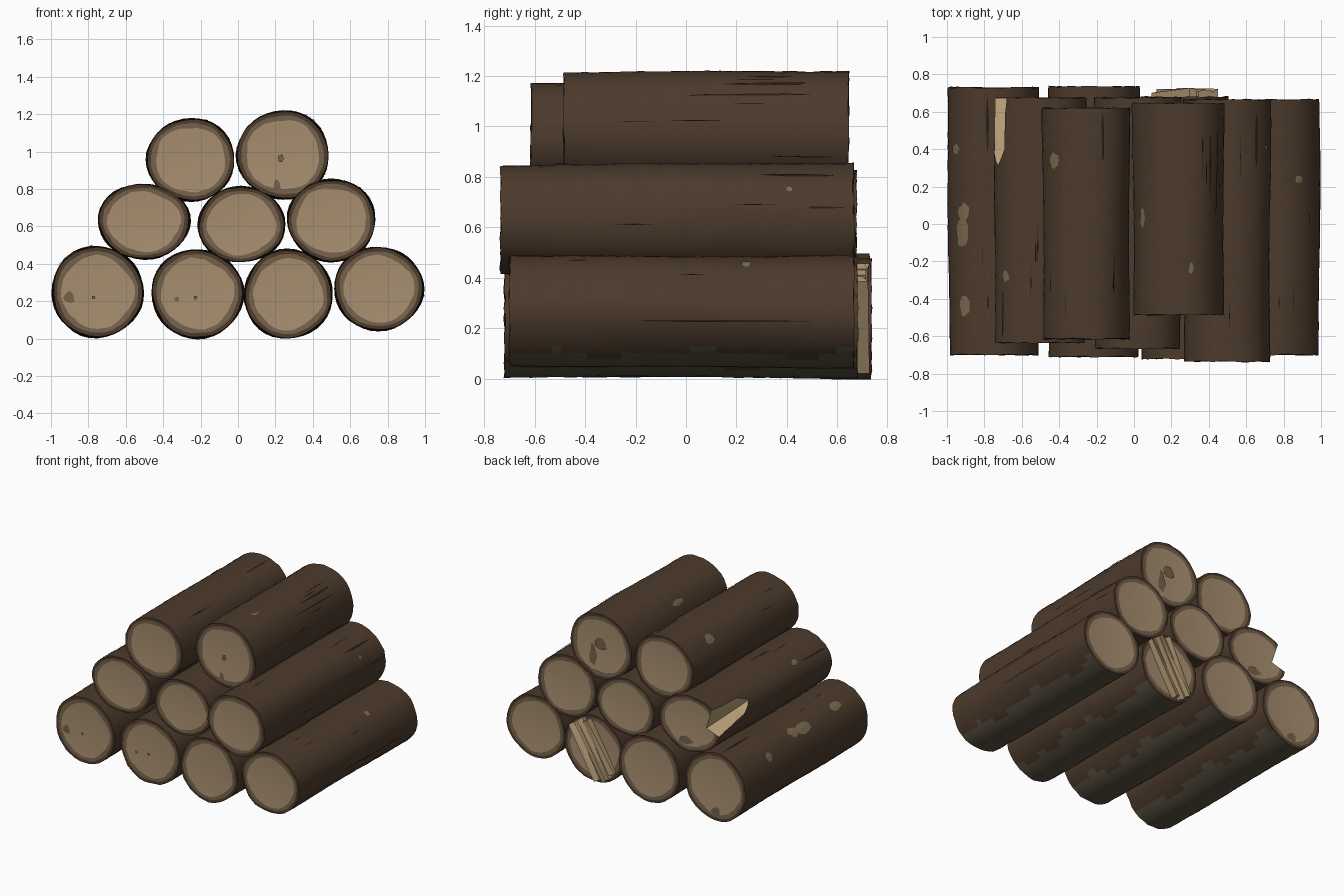
import bpy
import bmesh
import random
from math import sin, cos, pi, sqrt
from mathutils import Vector

random.seed(4)
if "Cube" in bpy.data.objects:
    bpy.data.objects.remove(bpy.data.objects["Cube"], do_unlink=True)


def make_material(name, colour):
    mat = bpy.data.materials.new(name)
    mat.use_nodes = True
    mat.diffuse_color = (*colour, 1)
    bsdf = mat.node_tree.nodes["Principled BSDF"]
    bsdf.inputs["Base Color"].default_value = (*colour, 1)
    bsdf.inputs["Roughness"].default_value = 0.9
    return mat


bark = make_material("bark", (0.073, 0.043, 0.025))
ring_wood = make_material("outer ring wood", (0.180, 0.122, 0.070))
heart_wood = make_material("heart wood", (0.390, 0.275, 0.162))
damp_bark = make_material("damp underside bark", (0.100, 0.083, 0.054))
dark_crack = make_material("dark crack", (0.020, 0.012, 0.008))
bare_patch = make_material("bare patch", (0.200, 0.146, 0.080))
fresh_wood = make_material("fresh split wood", (0.470, 0.335, 0.185))
log_mats = [bark, ring_wood, heart_wood, damp_bark]

SIDES, RINGS = 36, 40


class Log:
    """Centre, half width, half height, front and back of one log."""

    def __init__(self, name, x, z, rx, rz, front, back):
        self.name, self.x, self.z, self.rx, self.rz = name, x, z, rx, rz
        self.front, self.back = front, back
        self.phase = random.uniform(0, 6)

    def point(self, t, y, scale=1.0, lift=0.0):
        p = self.phase
        k = 0.995 + 0.010 * sin(3 * t + p) + 0.009 * sin(5 * t + 2 * p + 2 * y)
        k = k * scale + 0.012 * sin(5 * y + 2 * t + p) + 0.02 * y
        return Vector((self.x + (self.rx * k + lift) * cos(t), y,
                       self.z + (self.rz * k + lift) * sin(t)))


logs = [
    Log("bottom_log_1", -0.752, 0.25, 0.245, 0.241, -0.70, 0.73),
    Log("bottom_log_2", -0.217, 0.24, 0.245, 0.236, -0.71, 0.735),
    Log("bottom_log_3", 0.268, 0.238, 0.236, 0.236, -0.72, 0.68),
    Log("bottom_log_4", 0.752, 0.267, 0.238, 0.222, -0.70, 0.665),
    Log("middle_log_1", -0.503, 0.627, 0.245, 0.2, -0.635, 0.675),
    Log("middle_log_2", 0.018, 0.61, 0.233, 0.2, -0.665, 0.675),
    Log("middle_log_3", 0.5, 0.633, 0.232, 0.222, -0.735, 0.665),
    Log("top_log_1", -0.253, 0.957, 0.232, 0.222, -0.615, 0.62),
    Log("top_log_2", 0.24, 0.983, 0.243, 0.237, -0.485, 0.645),
]
by_name = {log.name: log for log in logs}


def finish(bm, name, mats):
    mesh = bpy.data.meshes.new(name)
    bm.to_mesh(mesh)
    bm.free()
    for mat in mats:
        mesh.materials.append(mat)
    obj = bpy.data.objects.new(name, mesh)
    bpy.context.collection.objects.link(obj)
    return obj


def smooth(obj):
    bpy.ops.object.select_all(action='DESELECT')
    obj.select_set(True)
    bpy.context.view_layer.objects.active = obj
    bpy.ops.object.shade_smooth_by_angle(angle=0.6)


def bridge(bm, a, b, material):
    for i in range(SIDES):
        j = (i + 1) % SIDES
        f = bm.faces.new((a[i], a[j], b[j], b[i]))
        f.material_index = material


def build_log(log):
    bm = bmesh.new()
    angles = [2 * pi * i / SIDES for i in range(SIDES)]
    loops = []
    # Bark tube with a slightly ragged rim
    for k in range(RINGS + 1):
        y = log.front + (log.back - log.front) * k / RINGS
        rim = 0.005 if k in (0, RINGS) else 0.0
        loops.append([bm.verts.new(log.point(t, y, lift=random.uniform(-0.0015, 0.0015))
                      + Vector((0, random.uniform(-rim, rim), 0))) for t in angles])
    for a, b in zip(loops, loops[1:]):
        bridge(bm, a, b, 0)
    # Damp, ragged band under the bottom row
    if log.name.startswith("bottom"):
        for f in bm.faces:
            c = f.calc_center_median()
            height = (c.z - log.z) / log.rz
            edge = -0.76 + 0.07 * sin(9 * c.y + log.phase) + 0.05 * sin(23 * c.y)
            if height < edge:
                f.material_index = 3
    # Cut ends: bark lip, outer ring, heart wood
    for loop, y, inward in ((loops[0], log.front, 1), (loops[-1], log.back, -1)):
        lip = [bm.verts.new(log.point(t, y, 0.915 + random.uniform(-0.012, 0.012)))
               for t in angles]
        ring = [bm.verts.new(log.point(t, y + 0.002 * inward,
                0.815 + 0.02 * sin(4 * t + log.phase) + random.uniform(-0.015, 0.015)))
                for t in angles]
        bridge(bm, loop, lip, 0)
        bridge(bm, lip, ring, 1)
        centre = bm.verts.new((log.x, y + 0.008 * inward, log.z))
        for i in range(SIDES):
            f = bm.faces.new((ring[i], ring[(i + 1) % SIDES], centre))
            f.material_index = 2
    bmesh.ops.recalc_face_normals(bm, faces=bm.faces)
    return finish(bm, log.name, log_mats)


def fan(bm, centre, outline, outward):
    c = bm.verts.new(centre)
    vs = [bm.verts.new(p) for p in outline]
    for a, b in zip(vs, vs[1:] + vs[:1]):
        f = bm.faces.new((c, a, b))
        f.normal_update()
        if f.normal.dot(outward) < 0:
            f.normal_flip()


def bark_plate(bm, log, t, y, half_t, half_y, count, rough):
    """Thin plate that follows the bark."""
    outline = []
    for i in range(count):
        a = 2 * pi * i / count
        s = 1 + random.uniform(-rough, rough)
        outline.append(log.point(t + half_t * s * cos(a), y + half_y * s * sin(a), lift=0.004))
    fan(bm, log.point(t, y, lift=0.005), outline, Vector((cos(t), 0, sin(t))))


def end_spot(bm, log, dx, dz, rx, rz, back=False):
    """Darker blotch on a cut end."""
    side = 1 if back else -1
    y = (log.back if back else log.front) + side * 0.002
    c = Vector((log.x + dx, y, log.z + dz))
    outline = []
    for i in range(10):
        a, s = 2 * pi * i / 10, random.uniform(0.75, 1.2)
        outline.append(c + Vector((rx * s * cos(a), 0, rz * s * sin(a))))
    fan(bm, c, outline, Vector((0, side, 0)))


objects = {log.name: build_log(log) for log in logs}

# Split notch in the back of one middle log
bm = bmesh.new()
sections = [(0.30, (-0.73, 0.725), (-0.90, 0.64), (-0.76, 0.85)),
            (0.40, (-0.685, 0.68), (-0.90, 0.58), (-0.70, 0.85)),
            (0.75, (-0.62, 0.61), (-0.90, 0.52), (-0.695, 0.85))]
tris = [[bm.verts.new((x, y, z)) for x, z in pts] for y, *pts in sections]
for a, b in zip(tris, tris[1:]):
    for i in range(3):
        j = (i + 1) % 3
        bm.faces.new((a[i], a[j], b[j], b[i]))
bm.faces.new(tris[0])
bm.faces.new(tris[-1])
bmesh.ops.triangulate(bm, faces=bm.faces)
bmesh.ops.recalc_face_normals(bm, faces=bm.faces)
cutter = finish(bm, "notch_cutter", [fresh_wood])
cutter.hide_render = True
notched = objects["middle_log_1"]
mod = notched.modifiers.new("notch", 'BOOLEAN')
mod.operation, mod.object, mod.solver = 'DIFFERENCE', cutter, 'EXACT'
mod.material_mode = 'TRANSFER'
bpy.context.view_layer.objects.active = notched
bpy.ops.object.modifier_apply(modifier=mod.name)
bpy.data.objects.remove(cutter, do_unlink=True)
for obj in objects.values():
    smooth(obj)

# Slanted splinters across the back end of one bottom log
broken = by_name["bottom_log_3"]
along, across = Vector((0.5, 0, 0.866)), Vector((0.866, 0, -0.5))
bm = bmesh.new()
for n in range(4):
    offset, width = -0.063 + 0.042 * n, 0.021
    half = sqrt(0.222 ** 2 - offset ** 2)
    ends = (-half * random.uniform(0.95, 1.05), half * random.uniform(0.92, 1.03))
    box = bmesh.ops.create_cube(bm, size=2)["verts"]
    for v in box:
        sx, sy, sz = v.co
        y = random.uniform(0.70, 0.732) if sy > 0 else 0.64
        v.co = (Vector((broken.x, y, broken.z)) + across * (offset + sx * width)
                + along * (ends[1] if sz > 0 else ends[0]))
bmesh.ops.triangulate(bm, faces=bm.faces)
finish(bm, "splinters", [fresh_wood])

# Cracks in the bark: a few large ones, then scattered fine ones
bm = bmesh.new()
for name, t, y, half_t, half_y in (
        ("top_log_2", 0.85, 0.30, 0.03, 0.20), ("top_log_2", 0.63, 0.28, 0.02, 0.22),
        ("bottom_log_4", -0.17, 0.10, 0.02, 0.40), ("middle_log_3", 0.87, 0.45, 0.04, 0.12),
        ("middle_log_3", 0.20, 0.55, 0.02, 0.08), ("top_log_1", 1.2, 0.45, 0.03, 0.14),
        ("middle_log_1", 2.5, -0.48, 0.03, 0.14), ("bottom_log_1", 1.7, 0.55, 0.03, 0.15)):
    bark_plate(bm, by_name[name], t, y, half_t, half_y, 8, 0.3)
for log in logs:
    for n in range(7):
        half_y = random.uniform(0.04, 0.12)
        y = random.uniform(log.front + 0.18, log.back - 0.18)
        bark_plate(bm, log, random.uniform(-0.6, pi + 0.6), y,
                   random.uniform(0.006, 0.014), half_y, 6, 0.3)
finish(bm, "bark_cracks", [dark_crack])

# Bare patches where the bark is worn
bm = bmesh.new()
for name, t, y, half_t, half_y in (
        ("bottom_log_1", 2.5, 0.40, 0.14, 0.03), ("bottom_log_1", 2.25, 0.06, 0.15, 0.05),
        ("bottom_log_1", 2.3, -0.04, 0.20, 0.08), ("bottom_log_1", 2.25, -0.44, 0.13, 0.05),
        ("middle_log_1", 2.4, -0.28, 0.09, 0.03), ("top_log_1", 2.45, 0.34, 0.16, 0.045),
        ("top_log_2", 2.5, 0.03, 0.08, 0.05), ("top_log_2", 1.3, -0.24, 0.05, 0.03),
        ("bottom_log_4", 1.0, 0.24, 0.08, 0.02), ("middle_log_3", 0.55, 0.41, 0.05, 0.015)):
    bark_plate(bm, by_name[name], t, y, half_t, half_y, 12, 0.22)
finish(bm, "bare_bark_patches", [bare_patch])

# Blotches on the cut ends
bm = bmesh.new()
for name, dx, dz, rx, rz, back in (
        ("bottom_log_1", -0.15, -0.03, 0.03, 0.035, False),
        ("bottom_log_1", -0.02, -0.03, 0.01, 0.01, False),
        ("bottom_log_2", -0.11, -0.03, 0.015, 0.015, False),
        ("bottom_log_2", -0.01, -0.02, 0.01, 0.01, False),
        ("top_log_2", -0.01, -0.02, 0.015, 0.025, False),
        ("top_log_2", -0.03, -0.17, 0.02, 0.04, False),
        ("top_log_2", 0.0, 0.02, 0.05, 0.04, True),
        ("top_log_2", 0.06, -0.08, 0.03, 0.08, True),
        ("middle_log_1", 0.03, -0.13, 0.06, 0.03, True),
        ("bottom_log_1", 0.0, -0.18, 0.04, 0.03, True)):
    end_spot(bm, by_name[name], dx, dz, rx, rz, back)
finish(bm, "end_blotches", [ring_wood])
